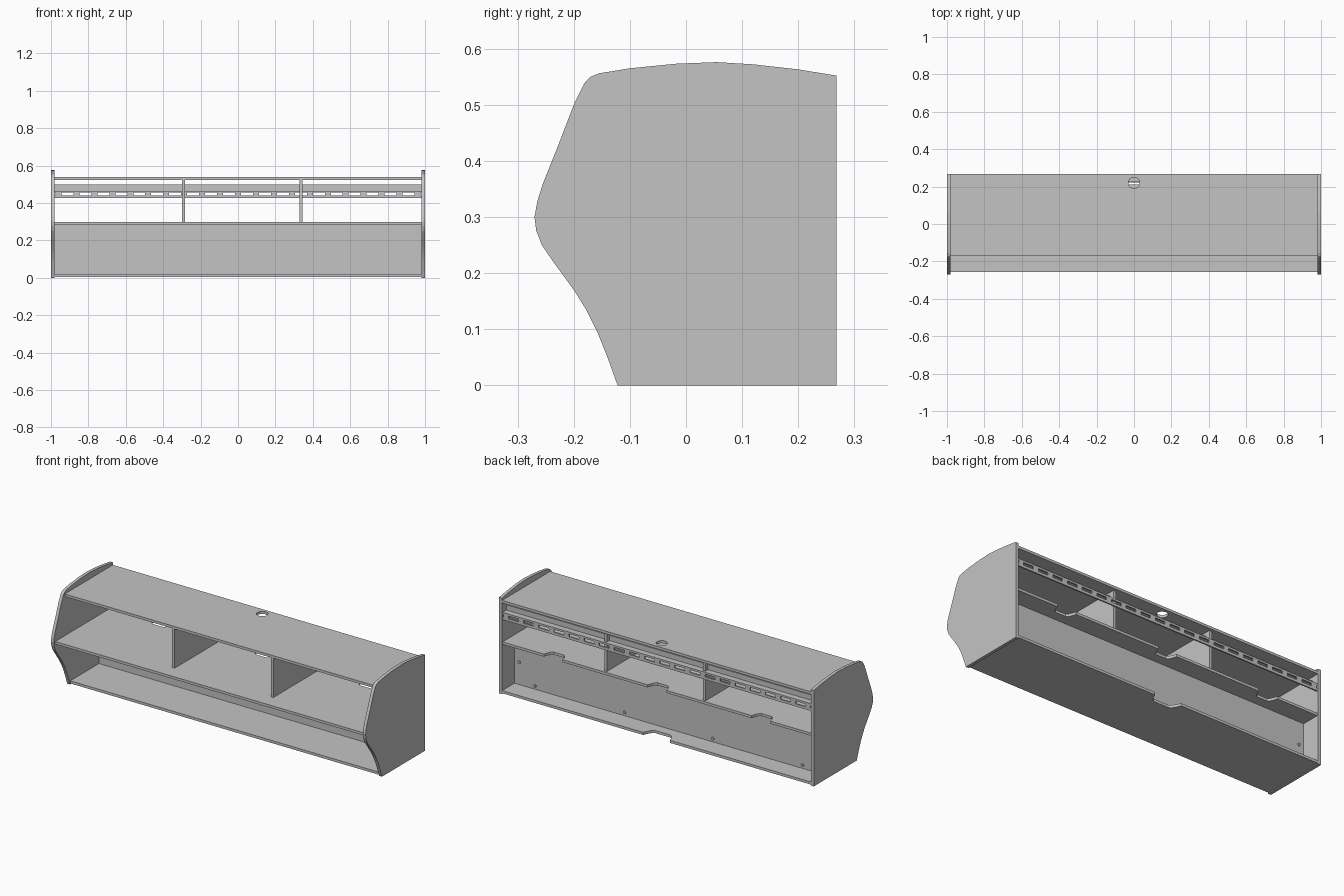
import bpy, bmesh, math
from mathutils import Vector

if "Cube" in bpy.data.objects:
    bpy.data.objects.remove(bpy.data.objects["Cube"])

grey = bpy.data.materials.new("plain grey")
grey.diffuse_color = (0.55, 0.55, 0.55, 1)
grey.use_nodes = True
grey.node_tree.nodes["Principled BSDF"].inputs["Base Color"].default_value = grey.diffuse_color


def finish(bm, name):
    bmesh.ops.recalc_face_normals(bm, faces=bm.faces)
    me = bpy.data.meshes.new(name)
    bm.to_mesh(me)
    bm.free()
    ob = bpy.data.objects.new(name, me)
    bpy.context.collection.objects.link(ob)
    me.materials.append(grey)
    return ob


def prism(name, points, offset):
    """Extrude a closed outline of 3D points along offset."""
    bm = bmesh.new()
    face = bm.faces.new([bm.verts.new(p) for p in points])
    ext = bmesh.ops.extrude_face_region(bm, geom=[face])
    moved = [g for g in ext["geom"] if isinstance(g, bmesh.types.BMVert)]
    bmesh.ops.translate(bm, verts=moved, vec=Vector(offset))
    return finish(bm, name)


def add_box(bm, x0, x1, y0, y1, z0, z1):
    vs = bmesh.ops.create_cube(bm, size=1)["verts"]
    for v in vs:
        v.co = (x1 if v.co.x > 0 else x0, y1 if v.co.y > 0 else y0,
                z1 if v.co.z > 0 else z0)


def box(name, *dims):
    bm = bmesh.new()
    add_box(bm, *dims)
    return finish(bm, name)


def cylinder(name, radius, depth, loc, axis):
    bm = bmesh.new()
    bmesh.ops.create_cone(bm, cap_ends=True, segments=24, radius1=radius,
                          radius2=radius, depth=depth)
    rot = Vector((0, 0, 1)).rotation_difference(Vector(axis)).to_matrix()
    bmesh.ops.rotate(bm, verts=bm.verts, matrix=rot)
    bmesh.ops.translate(bm, verts=bm.verts, vec=Vector(loc))
    return finish(bm, name)


def notched_shelf(name, front, back, z, thick, notches, half, depth):
    """Shelf with cable notches cut into the rear edge."""
    pts = [(-0.982, front, z), (0.982, front, z), (0.982, back, z)]
    for x in sorted(notches, reverse=True):
        for dx, dy in ((1, 0), (0.88, 0.45), (0.72, 0.85), (0.55, 1),
                       (-0.55, 1), (-0.72, 0.85), (-0.88, 0.45), (-1, 0)):
            pts.append((x + dx * half, back - dy * depth, z))
    pts.append((-0.982, back, z))
    return prism(name, pts, (0, 0, thick))


# Curved side panels
profile = [(-0.122, 0), (0.268, 0), (0.268, 0.552), (0.2, 0.563), (0.12, 0.572),
           (0.055, 0.576), (-0.02, 0.573), (-0.1, 0.565), (-0.155, 0.556),
           (-0.17, 0.55), (-0.18, 0.54), (-0.188, 0.525), (-0.2, 0.5),
           (-0.23, 0.422), (-0.255, 0.36), (-0.265, 0.328), (-0.27, 0.3),
           (-0.267, 0.276), (-0.257, 0.25), (-0.24, 0.225), (-0.2, 0.17),
           (-0.178, 0.135), (-0.158, 0.095), (-0.14, 0.05)]
for side, x in (("left", -1.0), ("right", 0.982)):
    prism(side + "_side_panel", [(x, y, z) for y, z in profile], (0.018, 0, 0))

# Top shelf with round cable hole
top = box("top_shelf", -0.982, 0.982, -0.17, 0.267, 0.523, 0.538)
cutter = cylinder("cable_hole_cutter", 0.03, 0.1, (0, 0.22, 0.53), (0, 0, 1))
cutter.hide_render = True
cutter.hide_viewport = True
cut = top.modifiers.new("hole", "BOOLEAN")
cut.operation = "DIFFERENCE"
cut.solver = "EXACT"
cut.object = cutter

# Middle and bottom shelves with rear cable notches
notched_shelf("middle_shelf", -0.257, 0.262, 0.283, 0.015, (-0.66, 0, 0.66), 0.06, 0.05)
notched_shelf("bottom_shelf", -0.12, 0.267, 0.005, 0.015, (0,), 0.085, 0.055)

# Recessed back panel of the lower compartment
box("back_panel", -0.982, 0.982, 0.14, 0.155, 0.02, 0.283)

# Screw heads on the back panel
for i, (x, z) in enumerate([(0.95, 0.15), (0.85, 0.04), (0.28, 0.04), (-0.28, 0.04),
                            (-0.85, 0.04), (-0.95, 0.15)]):
    cylinder(f"screw_{i + 1}", 0.008, 0.008, (x, 0.158, z), (0, 1, 0))

# Upright dividers between middle and top shelf
for i, x in enumerate((-0.292, 0.336)):
    box(f"divider_{i + 1}", x - 0.008, x + 0.008, -0.17, 0.25, 0.298, 0.523)

# Slotted cable rail at the rear: two rails joined by short posts
bm = bmesh.new()
add_box(bm, -0.982, 0.982, 0.255, 0.263, 0.426, 0.441)
add_box(bm, -0.982, 0.982, 0.255, 0.263, 0.457, 0.468)
for i in range(21):
    x = -0.96 + i * 0.096
    add_box(bm, x - 0.016, x + 0.016, 0.255, 0.263, 0.441, 0.457)
finish(bm, "slotted_cable_rail")

# Ledge and upright lip above the slotted rail
box("rail_ledge", -0.982, 0.982, 0.228, 0.255, 0.462, 0.468)
box("rail_lip", -0.982, 0.982, 0.222, 0.228, 0.462, 0.498)
